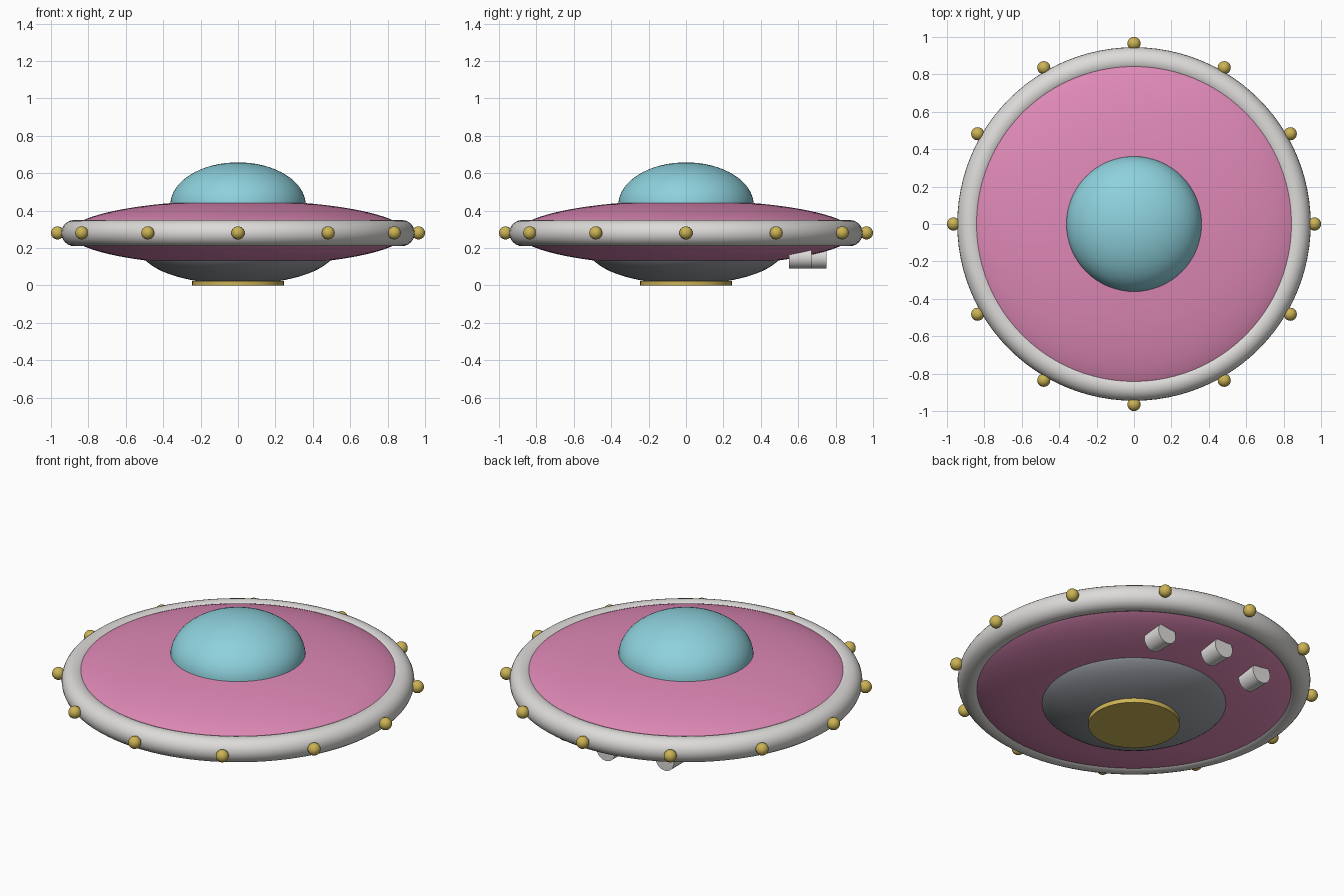
import bpy, math

if "Cube" in bpy.data.objects:
    bpy.data.objects.remove(bpy.data.objects["Cube"])

def mat(name, rgb):
    m = bpy.data.materials.new(name)
    m.diffuse_color = (*rgb, 1)
    m.use_nodes = True
    m.node_tree.nodes["Principled BSDF"].inputs["Base Color"].default_value = m.diffuse_color
    return m

PINK = mat("pink", (0.74, 0.25, 0.47))
CYAN = mat("cyan_glass", (0.27, 0.64, 0.72))
SILVER = mat("silver", (0.72, 0.71, 0.69))
GREY = mat("dark_grey", (0.32, 0.34, 0.37))
GOLD = mat("gold", (0.60, 0.45, 0.09))

def finish(name, m):
    o = bpy.context.object
    o.name = name
    o.data.materials.append(m)
    bpy.ops.object.transform_apply(location=False, rotation=True, scale=True)
    bpy.ops.object.shade_smooth_by_angle(angle=math.radians(40))
    return o

def ellipsoid(name, m, loc, size, seg=64, rings=32):
    bpy.ops.mesh.primitive_uv_sphere_add(segments=seg, ring_count=rings, radius=1, location=loc)
    bpy.context.object.scale = size
    return finish(name, m)

def cylinder(name, m, loc, r, depth, rot=(0, 0, 0), n=48):
    bpy.ops.mesh.primitive_cylinder_add(vertices=n, radius=r, depth=depth, location=loc, rotation=rot)
    return finish(name, m)

def half_dome(name, m, z, r, h, steps=16, seg=64):
    # open half ellipsoid; a negative h points it downwards
    verts, faces = [], []
    for i in range(steps):
        a = math.pi / 2 * i / steps
        for j in range(seg):
            t = 2 * math.pi * j / seg
            verts.append((r * math.cos(a) * math.cos(t), r * math.cos(a) * math.sin(t), h * math.sin(a)))
    verts.append((0, 0, h))
    for j in range(seg):
        k = (j + 1) % seg
        for i in range(steps - 1):
            faces.append((i * seg + j, i * seg + k, (i + 1) * seg + k, (i + 1) * seg + j))
        faces.append(((steps - 1) * seg + j, (steps - 1) * seg + k, len(verts) - 1))
    if h < 0:
        faces = [f[::-1] for f in faces]
    me = bpy.data.meshes.new(name)
    me.from_pydata(verts, [], faces)
    o = bpy.data.objects.new(name, me)
    o.location.z = z
    bpy.context.collection.objects.link(o)
    bpy.ops.object.select_all(action='DESELECT')
    o.select_set(True)
    bpy.context.view_layer.objects.active = o
    return finish(name, m)

# saucer hull and its rim
ellipsoid("hull", PINK, (0, 0, 0.28), (0.9, 0.9, 0.175), 96, 48)
bpy.ops.mesh.primitive_torus_add(major_radius=0.875, minor_radius=0.07, major_segments=96,
                                 minor_segments=24, location=(0, 0, 0.28))
finish("rim", SILVER)

# cockpit dome, belly and landing disc
half_dome("cockpit_dome", CYAN, 0.43, 0.362, 0.228)
half_dome("belly", GREY, 0.193, 0.52, -0.187)
cylinder("landing_disc", GOLD, (0, 0, 0.0125), 0.245, 0.025, n=64)

# lights around the rim
for i in range(12):
    a = math.radians(30 * i)
    ellipsoid(f"rim_light_{i + 1}", GOLD, (0.965 * math.cos(a), 0.965 * math.sin(a), 0.281),
              (0.035,) * 3, 24, 12)

# thrusters under the back
for name, x, y in (("left", -0.33, 0.61), ("middle", 0, 0.69), ("right", 0.33, 0.61)):
    cylinder(f"{name}_thruster", SILVER, (x, y, 0.15), 0.06, 0.12, (math.pi / 2, 0, 0), 32)
